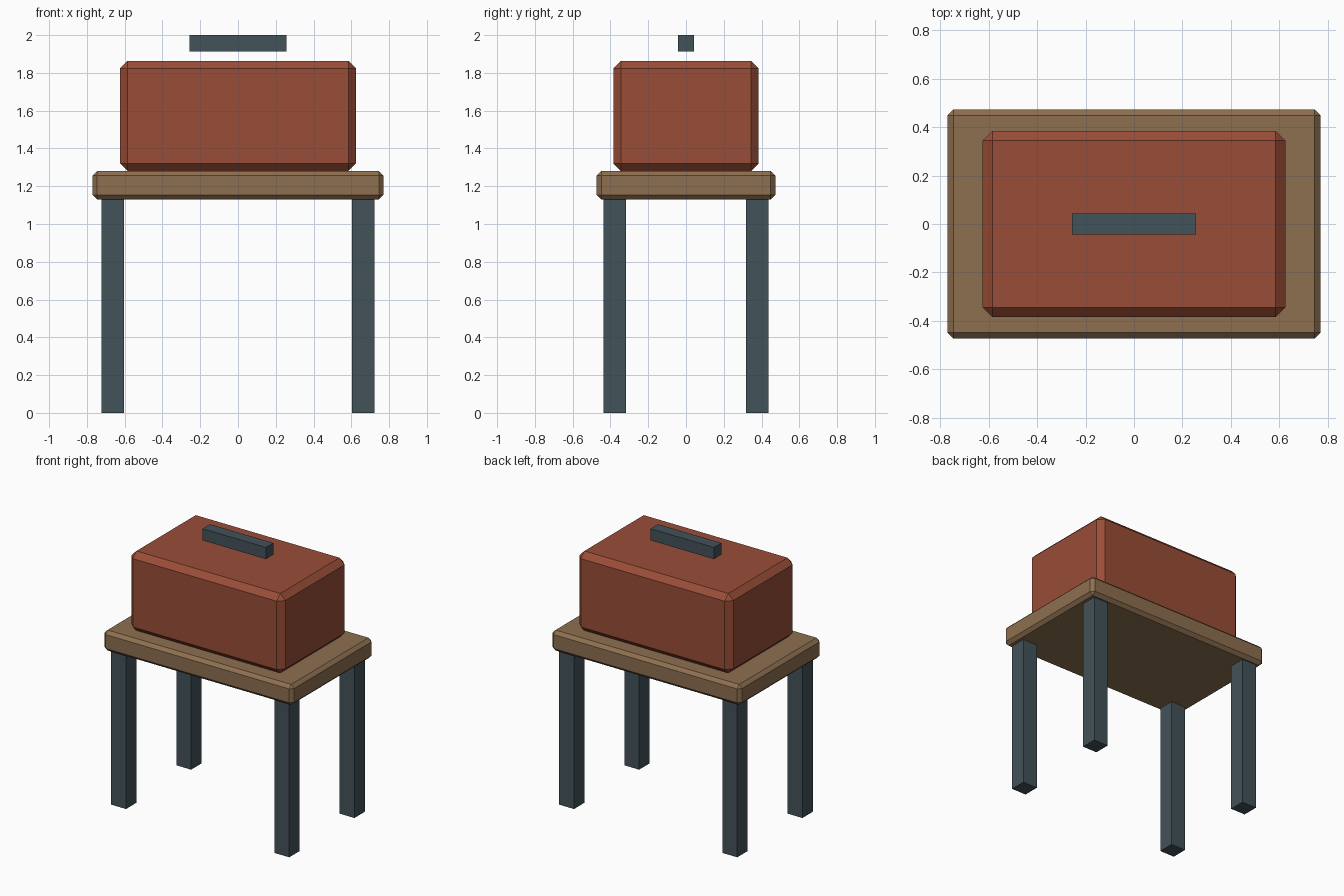
import bpy

if "Cube" in bpy.data.objects:
    bpy.data.objects.remove(bpy.data.objects["Cube"])


def material(name, color):
    mat = bpy.data.materials.new(name)
    mat.diffuse_color = (*color, 1)
    mat.use_nodes = True
    mat.node_tree.nodes["Principled BSDF"].inputs["Base Color"].default_value = mat.diffuse_color
    return mat


def box(name, center, size, mat, chamfer=0):
    bpy.ops.mesh.primitive_cube_add(size=1, location=center)
    obj = bpy.context.object
    obj.name = name
    obj.scale = size
    bpy.ops.object.transform_apply(location=False, rotation=False, scale=True)
    obj.data.materials.append(mat)
    if chamfer:
        bevel = obj.modifiers.new("chamfer", 'BEVEL')
        bevel.width = chamfer
        bevel.segments = 1
    return obj


wood = material("wood", (0.27, 0.16, 0.08))
red = material("red_paint", (0.32, 0.075, 0.038))
steel = material("dark_steel", (0.055, 0.085, 0.10))

# Table top
box("table_top", (0, 0, 1.205), (1.54, 0.945, 0.15), wood, 0.024)

# Four legs
for x, side in ((-1, "left"), (1, "right")):
    for y, end in ((-1, "front"), (1, "back")):
        box(f"{end}_{side}_leg", (x * 0.663, y * 0.378, 0.565),
            (0.12, 0.12, 1.13), steel)

# Chest resting on the table
box("chest", (0, 0, 1.572), (1.25, 0.77, 0.584), red, 0.041)

# Handle bar hovering just above the chest
box("handle", (0, 0, 1.957), (0.514, 0.086, 0.086), steel)
